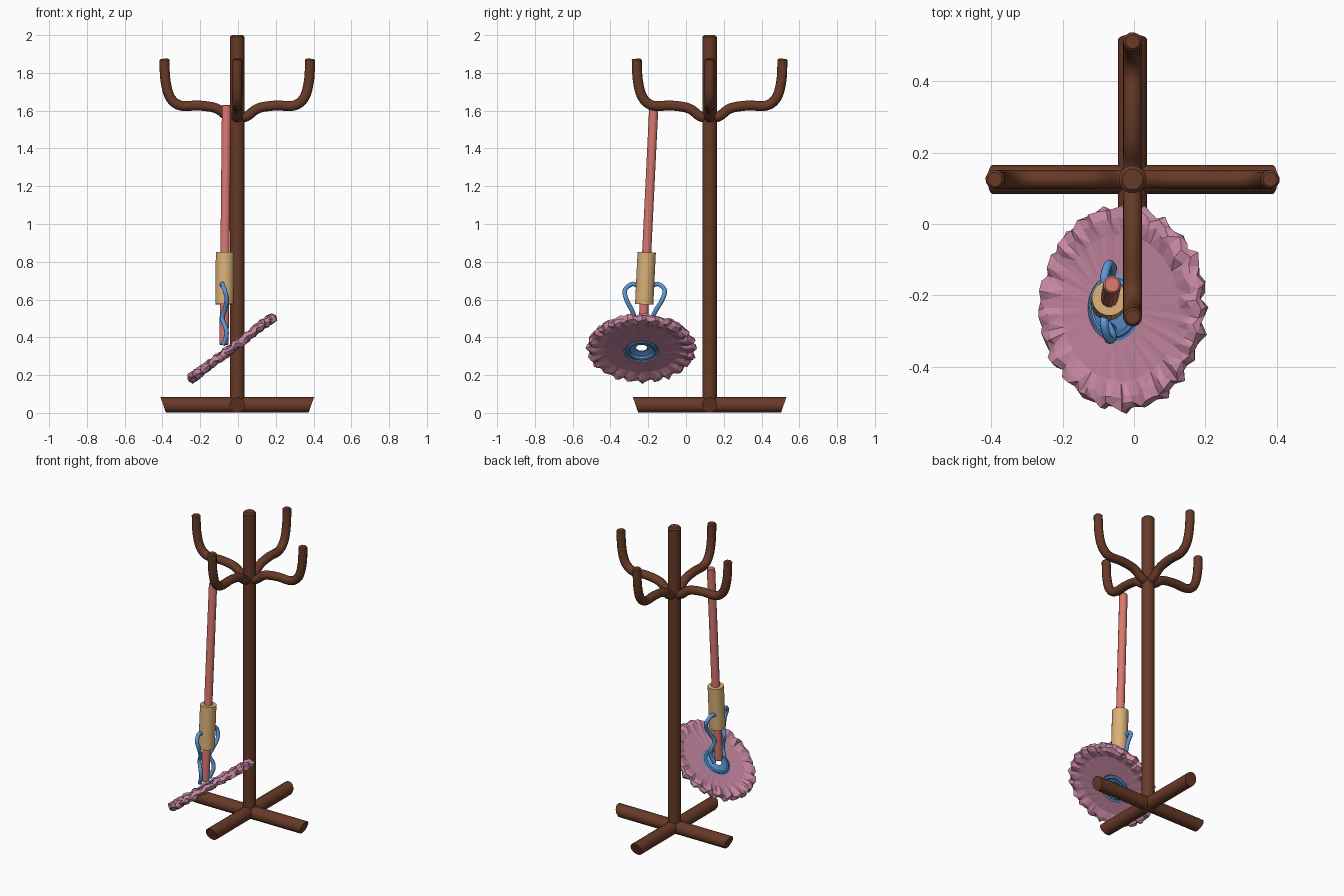
import bpy, bmesh, math, random
from mathutils import Vector, Matrix

random.seed(4)
cube = bpy.data.objects.get("Cube")
if cube:
    bpy.data.objects.remove(cube)


def material(name, rgb):
    m = bpy.data.materials.new(name)
    m.use_nodes = True
    m.diffuse_color = (*rgb, 1)
    m.node_tree.nodes["Principled BSDF"].inputs["Base Color"].default_value = (*rgb, 1)
    return m


BROWN = material("brown wood", (0.135, 0.042, 0.02))
PINK = material("pink brim", (0.58, 0.25, 0.37))
SALMON = material("salmon rod", (0.70, 0.19, 0.16))
TAN = material("tan sleeve", (0.70, 0.44, 0.19))
BLUE = material("blue cord", (0.11, 0.32, 0.70))


def finish(bm, name, mat, smooth=True):
    bmesh.ops.recalc_face_normals(bm, faces=bm.faces)
    me = bpy.data.meshes.new(name)
    bm.to_mesh(me)
    bm.free()
    ob = bpy.data.objects.new(name, me)
    bpy.context.collection.objects.link(ob)
    me.materials.append(mat)
    if smooth:
        bpy.ops.object.select_all(action='DESELECT')
        ob.select_set(True)
        bpy.context.view_layer.objects.active = ob
        bpy.ops.object.shade_smooth_by_angle(angle=math.radians(40))
    return ob


def bridge(bm, a, b):
    n = len(a)
    for i in range(n):
        j = (i + 1) % n
        bm.faces.new((a[i], a[j], b[j], b[i]))


def spline(pts, steps=6):
    """Smooth path through the given points."""
    p = [Vector(q) for q in pts]
    p = [2 * p[0] - p[1]] + p + [2 * p[-1] - p[-2]]
    out = []
    for a, b, c, d in zip(p, p[1:], p[2:], p[3:]):
        for s in range(steps):
            t = s / steps
            out.append(0.5 * (2 * b + (c - a) * t + (2 * a - 5 * b + 4 * c - d) * t * t
                              + (3 * b - a - 3 * c + d) * t ** 3))
    return out + [p[-2]]


def tube(name, path, radius, mat, sides=12, bevel=0.0, slant=0.0):
    """Round tube along a path, with rounded or slanted ends."""
    path = [Vector(q) for q in path]
    radii = [radius] * len(path)
    if bevel:
        for end, nxt in ((0, 1), (-1, -2)):
            d = (path[nxt] - path[end]).normalized() * bevel
            k = 1 if end == 0 else len(path) - 1
            path.insert(k, path[end] + d)
            radii.insert(k, radius)
            radii[end] = radius - bevel
    bm = bmesh.new()
    rings = []
    up = None
    for i, p in enumerate(path):
        d = (path[min(i + 1, len(path) - 1)] - path[max(i - 1, 0)]).normalized()
        up = d.orthogonal() if up is None else up - d * up.dot(d)
        up.normalize()
        side = d.cross(up)
        ring = []
        for k in range(sides):
            a = math.tau * k / sides
            v = radii[i] * (up * math.cos(a) + side * math.sin(a))
            end = -1 if i == 0 else 1 if i == len(path) - 1 else 0
            ring.append(bm.verts.new(p + v + d * slant * v.z * end))
        if rings:
            bridge(bm, rings[-1], ring)
        rings.append(ring)
    bm.faces.new(rings[0])
    bm.faces.new(rings[-1])
    return finish(bm, name, mat)


# Stand: pole, crossed feet and four curved arms
POLE = Vector((-0.004, 0.125, 0))
tube("pole", [POLE + Vector((0, 0, 0.02)), POLE + Vector((0, 0, 2))], 0.039, BROWN, 20, bevel=0.01)
for name, d in (("foot_across", Vector((1, 0, 0))), ("foot_along", Vector((0, 1, 0)))):
    mid = POLE + Vector((0, 0, 0.042))
    tube(name, [mid - d * 0.392, mid + d * 0.392], 0.041, BROWN, 16, slant=0.35)

ARM = [(0.0, 1.56), (0.05, 1.57), (0.11, 1.612), (0.2, 1.627), (0.3, 1.627),
       (0.355, 1.67), (0.38, 1.76), (0.386, 1.875)]
for i, name in enumerate(("left", "back", "right", "front")):
    c, s = math.cos(i * math.pi / 2), math.sin(i * math.pi / 2)
    path = spline([POLE + Vector((r * c, r * s, z)) for r, z in ARM])
    tube("arm_" + name, path, 0.027, BROWN, 12, bevel=0.007)

# Hanging rod with its sleeve
TOP = Vector((-0.061, -0.17, 1.63))
LOW = Vector((-0.074, -0.232, 0.36))


def on_rod(z):
    return LOW.lerp(TOP, (z - LOW.z) / (TOP.z - LOW.z))


tube("rod", [LOW, TOP], 0.025, SALMON, 12, bevel=0.005)
tube("sleeve", [on_rod(0.575), on_rod(0.85)], 0.049, TAN, 20)

# Cords looping from the sleeve down to the brim, one on each side
CORD = [(-0.012, 0.035, 0.672), (-0.012, 0.07, 0.682), (0.0, 0.105, 0.65), (0.012, 0.095, 0.6),
        (0.0, 0.062, 0.54), (-0.012, 0.05, 0.5), (0.008, 0.065, 0.45), (0.012, 0.062, 0.41),
        (-0.005, 0.05, 0.36)]
for name, side in (("cord_back", 1), ("cord_front", -1)):
    path = spline([on_rod(z) + Vector((x, y * side, 0)) for x, y, z in CORD])
    tube(name, path, 0.012, BLUE, 10)

# Tilted ruffled brim with an off-centre hole
TILT = Matrix.Translation((-0.03, -0.235, 0.345)) @ Matrix.Rotation(math.radians(-37), 4, 'Y')
HOLE = -0.025
SEG = 72
PROFILE = [(0.093, 0.008, 0), (0.205, 0.012, 0.1), (0.25, 0.022, 0.7), (0.277, 0.018, 1),
           (0.285, -0.002, 1), (0.272, -0.02, 1), (0.245, -0.022, 0.7), (0.2, -0.01, 0.1),
           (0.093, -0.008, 0)]
bm = bmesh.new()
rings = []
wave = [(1 if i % 3 == 0 else -0.5) + random.uniform(-0.4, 0.4) for i in range(SEG)]
for r, z, ruffle in PROFILE:
    ring = []
    for i in range(SEG):
        a = math.tau * (i + ruffle * random.uniform(-0.3, 0.3)) / SEG
        rr = r + ruffle * (0.007 * wave[i] + random.uniform(-0.006, 0.006))
        zz = z + ruffle * (0.007 * wave[i - 1] + random.uniform(-0.005, 0.005))
        off = HOLE if r < 0.1 else 0
        ring.append(bm.verts.new((off + rr * math.cos(a), rr * math.sin(a), zz)))
    rings.append(ring)
for a, b in zip(rings, rings[1:] + rings[:1]):
    bridge(bm, a, b)
bmesh.ops.triangulate(bm, faces=bm.faces)
finish(bm, "brim", PINK, smooth=False).matrix_world = TILT


# Blue saucer and ring filling the hole
def lathe(name, profile, mat):
    bm = bmesh.new()
    rings = [[bm.verts.new((HOLE + r * math.cos(math.tau * i / 32), r * math.sin(math.tau * i / 32), z))
              for i in range(32)] for r, z in profile]
    for a, b in zip(rings, rings[1:] + rings[:1]):
        bridge(bm, a, b)
    finish(bm, name, mat).matrix_world = TILT


lathe("saucer", [(0.096, -0.004), (0.096, 0.004), (0.07, 0.016), (0.03, 0.022),
                 (0.03, 0.016), (0.07, 0.01)], BLUE)
lathe("saucer_ring", [(0.074 + 0.012 * math.cos(k * math.tau / 8), 0.006 + 0.012 * math.sin(k * math.tau / 8))
                      for k in range(8)], BLUE)
